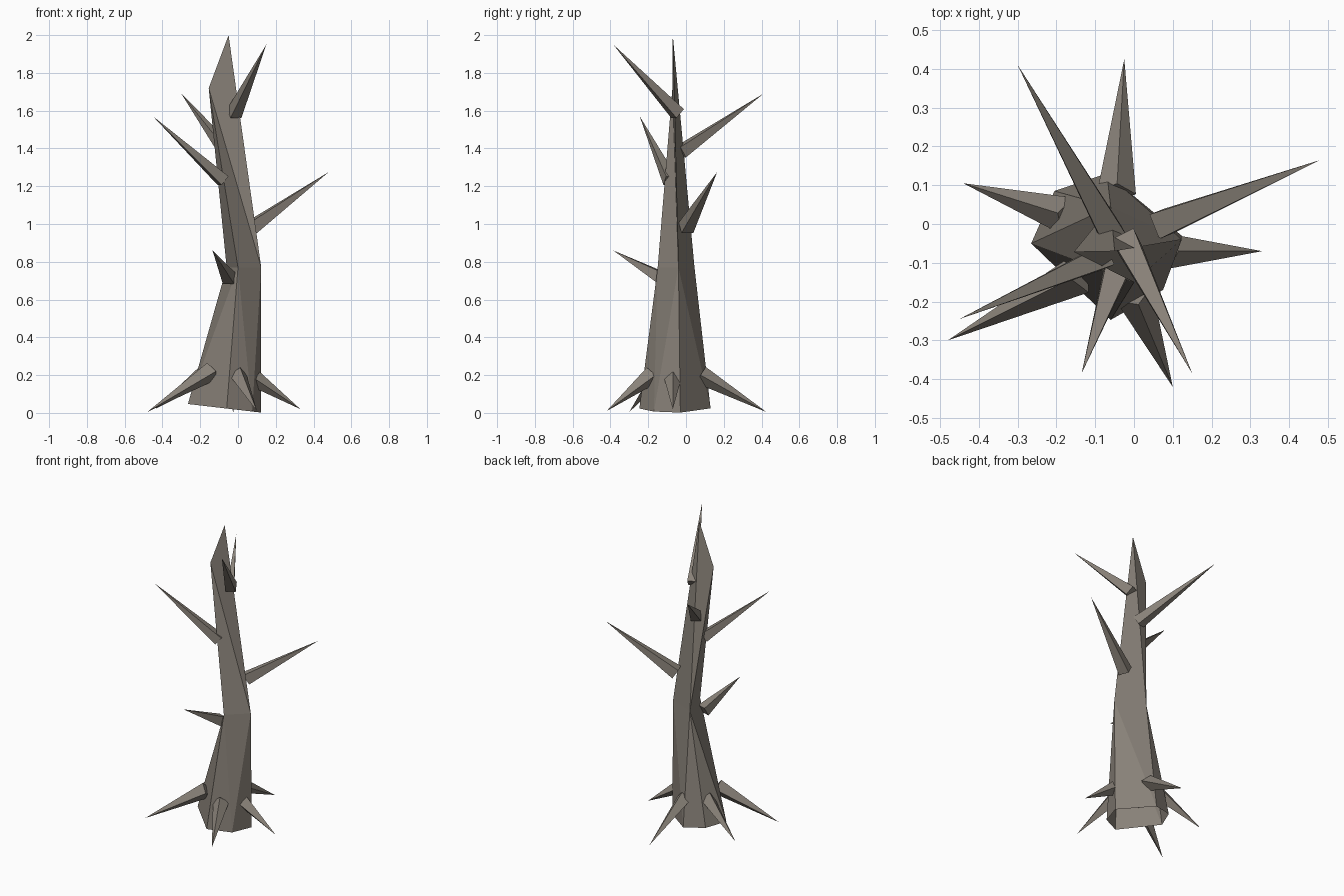
import bpy
import bmesh
from math import cos, sin, tau
from mathutils import Vector

cube = bpy.data.objects.get("Cube")
if cube:
    bpy.data.objects.remove(cube)

# Weathered bark, the single colour
bark = bpy.data.materials.new("grey_brown_bark")
bark.use_nodes = True
colour = (0.25, 0.222, 0.19, 1)
bark.diffuse_color = colour
bark.node_tree.nodes["Principled BSDF"].inputs["Base Color"].default_value = colour


def add_object(name, bm):
    bmesh.ops.recalc_face_normals(bm, faces=bm.faces)
    mesh = bpy.data.meshes.new(name)
    bm.to_mesh(mesh)
    bm.free()
    mesh.materials.append(bark)
    obj = bpy.data.objects.new(name, mesh)
    bpy.context.collection.objects.link(obj)


def spike(name, base, tip, radius, roll):
    """Four-sided thorn from base to tip; roll is in turns about its axis."""
    base, tip = Vector(base), Vector(tip)
    axis = (tip - base).normalized()
    side = axis.cross(Vector((0, 0, 1))).normalized()
    down = axis.cross(side)
    bm = bmesh.new()
    ring = []
    for i in range(4):
        a = tau * (i / 4 + roll)
        ring.append(bm.verts.new(base + (down * cos(a) + side * sin(a)) * radius))
    point = bm.verts.new(tip)
    bm.faces.new(ring)
    for i in range(4):
        bm.faces.new((ring[i], ring[(i + 1) % 4], point))
    add_object(name, bm)


# Trunk: tilted open six-sided foot, three-sided waist, blade-like broken top
bm = bmesh.new()
foot = [bm.verts.new((x, y, 0.016 - 0.117 * x)) for x, y in (
    (-0.265, -0.05), (-0.06, -0.247), (0.075, -0.17),
    (0.123, -0.03), (-0.07, 0.13), (-0.205, 0.085))]
front, left, back = [bm.verts.new((x, y, 0.77)) for x, y in (
    (0, -0.15), (0.123, -0.04), (-0.06, 0.045))]
shoulder = bm.verts.new((-0.155, -0.072, 1.72))
peak = bm.verts.new((-0.05, -0.07, 2))

# Each foot corner rises to one waist corner, two to a corner
waist = [front, front, left, left, back, back]
for i in range(6):
    j = (i + 1) % 6
    bm.faces.new((foot[i], foot[j], waist[i]))
    if waist[i] != waist[j]:
        bm.faces.new((foot[j], waist[j], waist[i]))
for face in ((front, left, shoulder), (left, peak, shoulder),
             (left, back, peak), (back, shoulder, peak),
             (back, front, shoulder)):
    bm.faces.new(face)
add_object("trunk", bm)

# Roots reaching down to the ground, ridge upwards
roots = {
    "front_right": ((-0.14, -0.13, 0.22), (-0.48, -0.3, 0.005), 0.052),
    "right": ((-0.17, 0.02, 0.21), (-0.44, 0.105, 0.02), 0.05),
    "left": ((0.09, -0.07, 0.18), (0.33, -0.07, 0.02), 0.045),
    "front": ((0, -0.18, 0.2), (0.1, -0.42, 0.01), 0.05),
    "back": ((-0.045, 0.08, 0.2), (-0.025, 0.425, 0.005), 0.05),
}
for place, (base, tip, radius) in roots.items():
    spike("root_" + place, base, tip, radius, 0)

# Bare branches rising from the trunk, flat side upwards
branches = {
    "low_front": ((-0.045, -0.12, 0.71), (-0.135, -0.385, 0.86), 0.045),
    "left": ((0.07, 0, 0.98), (0.48, 0.165, 1.275), 0.048),
    "right": ((-0.08, -0.085, 1.23), (-0.45, -0.245, 1.57), 0.042),
    "back": ((-0.055, -0.03, 1.38), (-0.3, 0.41, 1.69), 0.045),
    "high_front": ((-0.02, -0.045, 1.585), (0.15, -0.385, 1.95), 0.045),
}
for place, (base, tip, radius) in branches.items():
    spike("branch_" + place, base, tip, radius, 1 / 8)
